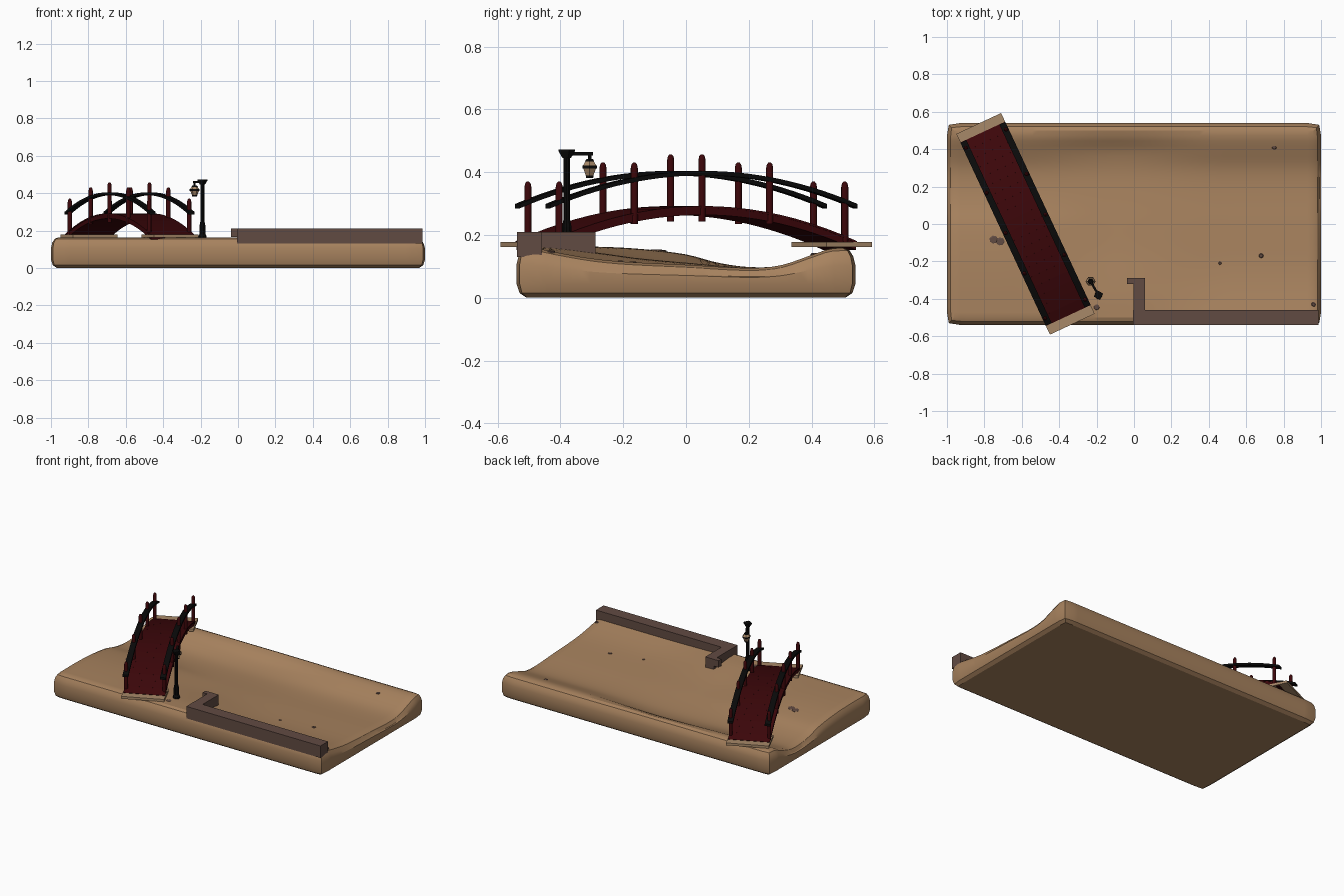
import bpy, bmesh, math
from mathutils import Matrix, Vector

if "Cube" in bpy.data.objects:
    bpy.data.objects.remove(bpy.data.objects["Cube"])


def material(name, rgb):
    m = bpy.data.materials.new(name)
    m.diffuse_color = (*rgb, 1)
    m.use_nodes = True
    m.node_tree.nodes["Principled BSDF"].inputs["Base Color"].default_value = m.diffuse_color
    return m


EARTH = material("tan_earth", (0.39, 0.225, 0.113))
STONE = material("brown_stone", (0.12, 0.07, 0.055))
RED = material("dark_red_wood", (0.045, 0.002, 0.003))
BLACK = material("black_iron", (0.003, 0.003, 0.003))
PALE = material("pale_slab", (0.39, 0.25, 0.14))


def finish(name, bm, mat, matrix=None, smooth=0):
    bmesh.ops.recalc_face_normals(bm, faces=bm.faces)
    me = bpy.data.meshes.new(name)
    bm.to_mesh(me)
    bm.free()
    me.materials.append(mat)
    ob = bpy.data.objects.new(name, me)
    bpy.context.collection.objects.link(ob)
    if matrix:
        ob.matrix_world = matrix
    if smooth:
        bpy.context.view_layer.objects.active = ob
        ob.select_set(True)
        bpy.ops.object.shade_smooth_by_angle(angle=math.radians(smooth))
        ob.select_set(False)
    return ob


def add_box(bm, lo, hi):
    lo, hi = Vector(lo), Vector(hi)
    m = Matrix.Translation((lo + hi) / 2) @ Matrix.Diagonal((*(hi - lo), 1))
    bmesh.ops.create_cube(bm, size=1, matrix=m)


def add_lathe(bm, profile, sides, x=0, y=0, turn=0.0):
    """Stack of rings (radius, z), capped at both ends."""
    rings = [[bm.verts.new((x + r * math.cos(turn + math.tau * i / sides),
                            y + r * math.sin(turn + math.tau * i / sides), z))
              for i in range(sides)] for r, z in profile]
    for a, b in zip(rings, rings[1:]):
        for i in range(sides):
            j = (i + 1) % sides
            bm.faces.new((a[i], a[j], b[j], b[i]))
    bm.faces.new(rings[0][::-1])
    bm.faces.new(rings[-1])


def add_sweep(bm, half, v0, v1, z_low, z_high, n=28):
    """Arched bar along local x with a rectangular section."""
    rows = []
    for i in range(n + 1):
        u = -half + 2 * half * i / n
        rows.append([bm.verts.new((u, v, z)) for v, z in
                     ((v0, z_low(u)), (v1, z_low(u)), (v1, z_high(u)), (v0, z_high(u)))])
    for a, b in zip(rows, rows[1:]):
        for k in range(4):
            m = (k + 1) % 4
            bm.faces.new((a[k], a[m], b[m], b[k]))
    bm.faces.new(rows[0])
    bm.faces.new(rows[-1])


def spline(points, y):
    """Smooth height curve through (y, z) points."""
    y = min(max(y, points[0][0]), points[-1][0])
    n = len(points)
    for i in range(n - 1):
        (ya, za), (yb, zb) = points[i], points[i + 1]
        if y <= yb:
            def slope(k):
                a, b = points[max(k - 1, 0)], points[min(k + 1, n - 1)]
                return (b[1] - a[1]) / (b[0] - a[0])
            h, t = yb - ya, (y - ya) / (yb - ya)
            return ((2*t**3 - 3*t**2 + 1) * za + (t**3 - 2*t**2 + t) * h * slope(i)
                    + (3*t**2 - 2*t**3) * zb + (t**3 - t**2) * h * slope(i + 1))


# Terrain heights at the left, middle and right: flat bank, steeper back bank, long slope
LEFT = [(-.5, .163), (-.3, .163), (-.15, .156), (0, .138), (.1, .112), (.2, .098),
        (.3, .102), (.4, .134), (.46, .158), (.5, .16)]
MIDDLE = [(-.5, .163), (-.4, .158), (-.3, .146), (-.15, .126), (0, .112), (.2, .095),
          (.3, .096), (.4, .118), (.46, .15), (.5, .16)]
RIGHT = [(-.5, .163), (-.4, .142), (-.3, .125), (-.2, .115), (0, .105), (.2, .095),
         (.3, .103), (.4, .136), (.46, .156), (.5, .158)]


def ease(x, a, b):
    t = min(max((x - a) / (b - a), 0), 1)
    return t * t * (3 - 2 * t)


def ground(x, y):
    s, t = ease(x, -.7, -.1), ease(x, -.1, .5)
    z = spline(LEFT, y) * (1 - s) + spline(MIDDLE, y) * s
    return z * (1 - t) + spline(RIGHT, y) * t


# Terrain: height grid on top, rounded skirt below
NX, NY, HX, HY = 60, 36, 0.96, 0.50
bm = bmesh.new()
grid = [[None] * (NY + 1) for _ in range(NX + 1)]
for i in range(NX + 1):
    for j in range(NY + 1):
        x, y = HX * (2 * i / NX - 1), HY * (2 * j / NY - 1)
        grid[i][j] = bm.verts.new((x, y, ground(x, y)))
for i in range(NX):
    for j in range(NY):
        bm.faces.new((grid[i][j], grid[i+1][j], grid[i+1][j+1], grid[i][j+1]))
rim = ([(i, 0) for i in range(NX)] + [(NX, j) for j in range(NY)]
       + [(i, NY) for i in range(NX, 0, -1)] + [(0, j) for j in range(NY, 0, -1)])
prev = [grid[i][j] for i, j in rim]
tops = [v.co.copy() for v in prev]
for out, k, dz in ((.02, 1, -.008), (.033, 1, -.028), (.04, .6, .008), (.04, 0, .045),
                   (.03, 0, .015), (.008, 0, 0)):
    ring = []
    for (i, j), c in zip(rim, tops):
        dx, dy = (i == NX) - (i == 0), (j == NY) - (j == 0)
        o = out * (0.75 if dx and dy else 1)
        ring.append(bm.verts.new((c.x + dx * o, c.y + dy * o, c.z * k + dz)))
    for a in range(len(ring)):
        b = (a + 1) % len(ring)
        bm.faces.new((prev[a], ring[a], ring[b], prev[b]))
    prev = ring
bm.faces.new(prev[::-1])
finish("terrain", bm, EARTH, smooth=24)

# Pebbles barely breaking the surface
bm = bmesh.new()
for x, y, r in ((-.75, -.085, .024), (-.715, -.095, .024), (.75, .41, .013),
                (.68, -.17, .013), (.46, -.21, .009), (.96, -.43, .013), (-.2, -.445, .016)):
    z = ground(x, y)
    add_lathe(bm, [(r, z - .02), (r, z), (r * .7, z + .003)], 7, x, y)
finish("pebbles", bm, STONE)

# Low wall along the front edge, with a return and a short hook
bm = bmesh.new()
add_box(bm, (-.005, -.539, .13), (.987, -.459, .21))
add_box(bm, (-.004, -.459, .13), (.06, -.289, .21))
add_box(bm, (-.038, -.32, .165), (-.004, -.289, .21))
finish("low_wall", bm, STONE)

# Bridge, built along local x and turned into place
BRIDGE = Matrix.Translation((-.58, .001, 0)) @ Matrix.Rotation(math.radians(-65), 4, 'Z')


def deck_z(u):
    return .292 - .112 * (u / .54) ** 2


def rail_z(u):
    return .404 - .107 * (u / .545) ** 2


bm = bmesh.new()
for s in (-1, 1):
    add_box(bm, (s * .512 - .08, -.132, .162), (s * .512 + .08, .132, .178))
finish("bridge_landings", bm, PALE, BRIDGE)

bm = bmesh.new()
add_sweep(bm, .538, -.125, .125, lambda u: deck_z(u) - .028, lambda u: deck_z(u) - .004)
finish("bridge_deck", bm, RED, BRIDGE, smooth=40)

# Deck planks, each tilted to follow the arch
bm = bmesh.new()
PLANKS = 20
for i in range(PLANKS):
    u = -.54 + 1.08 * (i + .5) / PLANKS
    tilt = math.atan(.112 * 2 * u / .54 ** 2)
    m = (Matrix.Translation((u, 0, deck_z(u) - .003)) @ Matrix.Rotation(tilt, 4, 'Y')
         @ Matrix.Diagonal((.054 / math.cos(tilt), .256, .006, 1)))
    bmesh.ops.create_cube(bm, size=1, matrix=m)
finish("bridge_planks", bm, RED, BRIDGE)

bm = bmesh.new()
for u, low, top in ((0, .243, .457), (.238, .235, .431), (.502, .18, .37)):
    for su in ((1, -1) if u else (1,)):
        for s in (-1, 1):
            add_lathe(bm, [(.0115, low), (.0115, top - .018), (.009, top - .006), (.004, top)],
                      10, su * u, s * .118)
finish("bridge_posts", bm, RED, BRIDGE, smooth=40)

bm = bmesh.new()
for s in (-1, 1):
    add_sweep(bm, .54, s * .115 - .0175, s * .115 + .0175,
              lambda u: rail_z(u) - .014, rail_z)
finish("bridge_rails", bm, BLACK, BRIDGE, smooth=40)

# Lamp post with flared cap
LX, LY = -.19, -.38
bm = bmesh.new()
add_lathe(bm, [(.021, .155), (.021, .172), (.017, .18), (.016, .225), (.011, .25), (.0105, .447)],
          10, LX, LY)
add_lathe(bm, [(.014, .445), (.027, .466), (.027, .472)], 4, LX, LY, math.radians(17))
finish("lamp_post", bm, BLACK)

# Lamp arm, pointing at the lantern
AX, AY = -.232, -.307
dx, dy = AX - LX, AY - LY
length = math.hypot(dx, dy)
bm = bmesh.new()
add_box(bm, (0, -.006, .453), (length + .008, .006, .465))
add_box(bm, (length - .004, -.004, .435), (length + .004, .004, .455))
finish("lamp_arm", bm, BLACK,
       Matrix.Translation((LX, LY, 0)) @ Matrix.Rotation(math.atan2(dy, dx), 4, 'Z'))

# Lantern: pale body with dark bands and a dark cap
bm = bmesh.new()
add_lathe(bm, [(.013, .387), (.025, .417), (.025, .421), (.013, .437)], 6, AX, AY)
finish("lantern_body", bm, PALE)
bm = bmesh.new()
for profile in ([(.013, .382), (.0145, .389)], [(.0265, .412), (.0265, .421)],
                [(.017, .434), (.012, .442)]):
    add_lathe(bm, profile, 6, AX, AY)
finish("lantern_bands", bm, BLACK)
